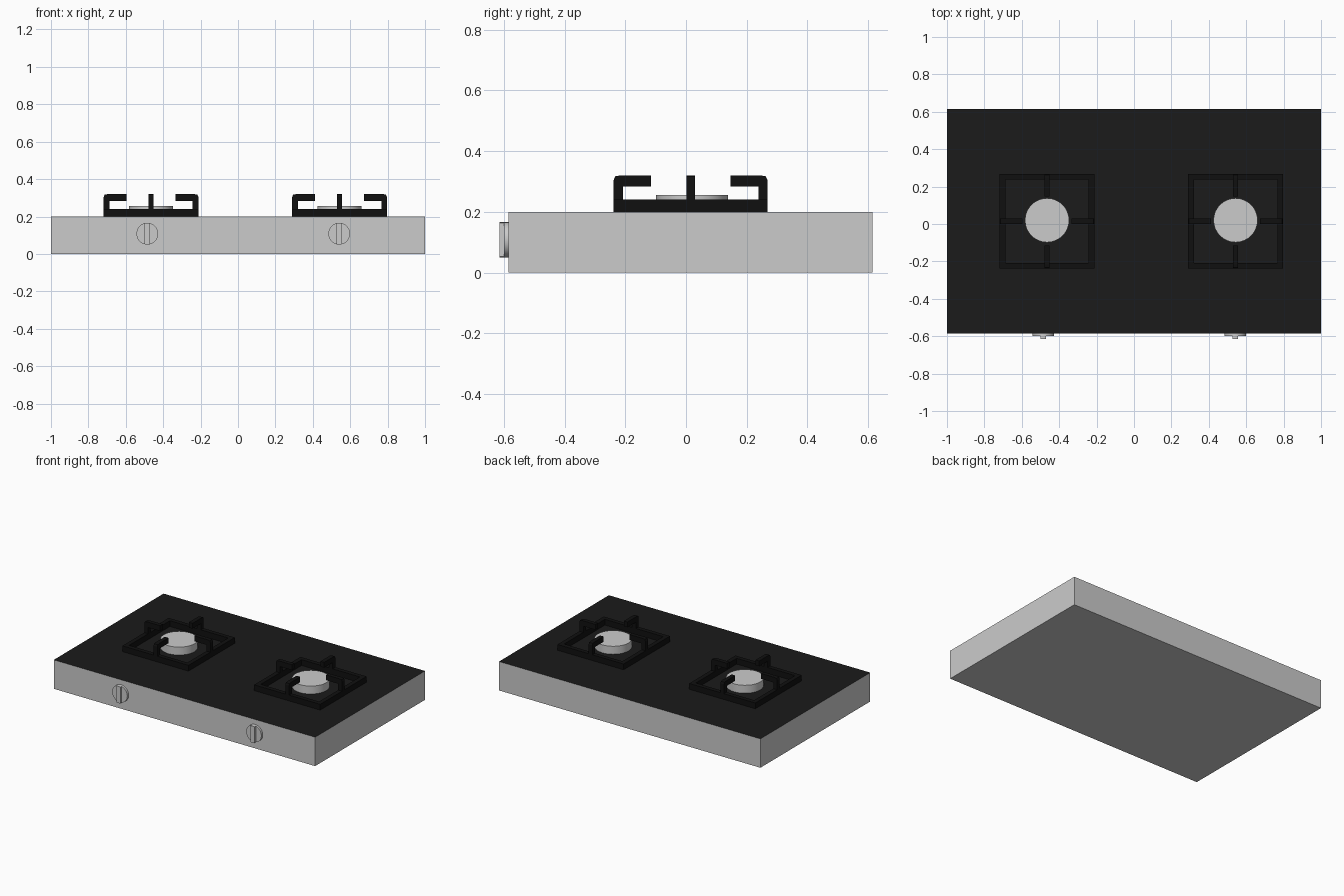
import bpy, bmesh
from math import radians
from mathutils import Matrix, Vector

if "Cube" in bpy.data.objects:
    bpy.data.objects.remove(bpy.data.objects["Cube"])


def material(name, v):
    m = bpy.data.materials.new(name)
    m.diffuse_color = (v, v, v, 1)
    m.use_nodes = True
    m.node_tree.nodes["Principled BSDF"].inputs["Base Color"].default_value = m.diffuse_color
    return m


glass_black = material("black_top", 0.011)
iron_black = material("black_iron", 0.005)
steel = material("steel", 0.8)


def finish(bm, name, loc, mats=(), smooth=False):
    bmesh.ops.recalc_face_normals(bm, faces=bm.faces)
    me = bpy.data.meshes.new(name)
    bm.to_mesh(me)
    bm.free()
    for m in mats:
        me.materials.append(m)
    ob = bpy.data.objects.new(name, me)
    ob.location = loc
    bpy.context.collection.objects.link(ob)
    if smooth:
        bpy.ops.object.select_all(action='DESELECT')
        bpy.context.view_layer.objects.active = ob
        ob.select_set(True)
        bpy.ops.object.shade_smooth_by_angle(angle=radians(35))
    return ob


def extrude(bm, faces, vec):
    geom = bmesh.ops.extrude_face_region(bm, geom=faces)["geom"]
    bmesh.ops.translate(bm, vec=vec, verts=[g for g in geom if isinstance(g, bmesh.types.BMVert)])


# Body: grey box with a black top face
bm = bmesh.new()
bmesh.ops.create_cube(bm, size=1, matrix=Matrix.Translation((0, 0, 0.1)) @ Matrix.Diagonal((2, 1.2, 0.2, 1)))
for f in bm.faces:
    f.material_index = int(f.calc_center_median().z > 0.19)
finish(bm, "body", (0, 0.015, 0), (steel, glass_black))


def burner(x):
    bm = bmesh.new()
    bmesh.ops.create_cone(bm, cap_ends=True, segments=32, radius1=0.118, radius2=0.118, depth=0.055)
    finish(bm, "burner", (x, 0.02, 0.2275), smooth=True)


def grate(x):
    bm = bmesh.new()
    R, T, W = 0.253, 0.03, 0.014
    # Square base ring
    corners = [(-1, -1), (1, -1), (1, 1), (-1, 1)]
    outer = [bm.verts.new((a * R, b * R, 0)) for a, b in corners]
    inner = [bm.verts.new((a * (R - T), b * (R - T), 0)) for a, b in corners]
    ring = [bm.faces.new((outer[i], outer[(i + 1) % 4], inner[(i + 1) % 4], inner[i])) for i in range(4)]
    extrude(bm, ring, Vector((0, 0, 0.04)))
    # Four hooked arms, one per side
    profile = [(R, 0.0), (R, 0.105), (R - 0.005, 0.117), (R - 0.022, 0.12), (R - 0.122, 0.12),
               (R - 0.122, 0.083), (R - T, 0.083), (R - T, 0.0)]
    for i in range(4):
        rot = Matrix.Rotation(radians(90 * i), 3, 'Z')
        face = bm.faces.new([bm.verts.new(rot @ Vector((r, -W, z))) for r, z in profile])
        extrude(bm, [face], rot @ Vector((0, 2 * W, 0)))
    finish(bm, "grate", (x, 0.015, 0.2), (iron_black,))


def knob(x):
    turn = Matrix.Rotation(radians(90), 4, 'X')
    # Round base
    bm = bmesh.new()
    bmesh.ops.create_cone(bm, cap_ends=True, segments=32, radius1=0.058, radius2=0.058, depth=0.018, matrix=turn)
    finish(bm, "knob_base", (x, -0.591, 0.108), smooth=True)
    # Grip: a slice of the same cylinder
    bm = bmesh.new()
    bmesh.ops.create_cone(bm, cap_ends=True, segments=32, radius1=0.058, radius2=0.058, depth=0.015, matrix=turn)
    for s in (-1, 1):
        bmesh.ops.bisect_plane(bm, geom=bm.verts[:] + bm.edges[:] + bm.faces[:], plane_co=(s * 0.015, 0, 0),
                               plane_no=(s, 0, 0), clear_outer=True)
    bmesh.ops.holes_fill(bm, edges=[e for e in bm.edges if e.is_boundary])
    finish(bm, "knob_grip", (x, -0.6075, 0.108), smooth=True)


for x in (-0.465, 0.543):
    burner(x)
    grate(x)
for x in (-0.485, 0.541):
    knob(x)
